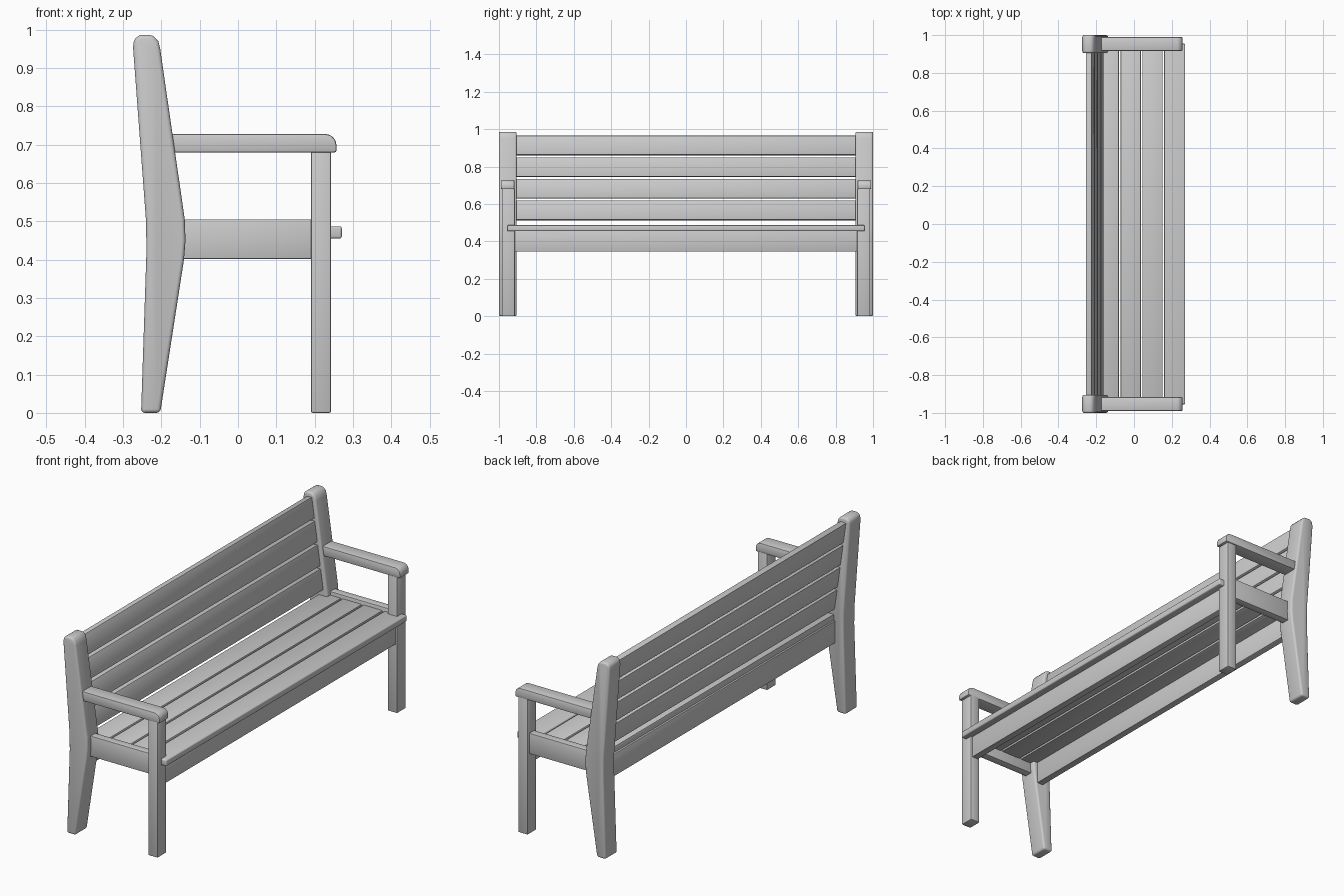
import bpy, bmesh, math

if "Cube" in bpy.data.objects:
    bpy.data.objects.remove(bpy.data.objects["Cube"])

wood = bpy.data.materials.new("grey wood")
wood.diffuse_color = (0.6, 0.6, 0.6, 1)
wood.use_nodes = True
wood.node_tree.nodes["Principled BSDF"].inputs["Base Color"].default_value = wood.diffuse_color


def prism(name, profile, y0, y1, bevel, segments=2):
    """Extrude an (x, z) profile along y, then round its sharp edges."""
    bm = bmesh.new()
    a = [bm.verts.new((x, y0, z)) for x, z in profile]
    b = [bm.verts.new((x, y1, z)) for x, z in profile]
    n = len(a)
    bm.faces.new(a)
    bm.faces.new(b[::-1])
    for i in range(n):
        j = (i + 1) % n
        bm.faces.new((a[j], a[i], b[i], b[j]))
    bmesh.ops.recalc_face_normals(bm, faces=bm.faces)
    sharp = [e for e in bm.edges if e.calc_face_angle(0) > math.radians(35)]
    bmesh.ops.bevel(bm, geom=sharp, offset=bevel, segments=segments,
                    profile=0.5, affect='EDGES', clamp_overlap=True)
    me = bpy.data.meshes.new(name)
    bm.to_mesh(me)
    bm.free()
    me.materials.append(wood)
    ob = bpy.data.objects.new(name, me)
    bpy.context.collection.objects.link(ob)
    bpy.ops.object.select_all(action='DESELECT')
    ob.select_set(True)
    bpy.context.view_layer.objects.active = ob
    bpy.ops.object.shade_smooth_by_angle(angle=math.radians(35))
    return ob


def rect(x0, x1, z0, z1):
    return [(x0, z0), (x1, z0), (x1, z1), (x0, z1)]


# Bent back post and armrest outlines seen from the side
post = [(-0.253, 0), (-0.203, 0), (-0.141, 0.40), (-0.137, 0.45), (-0.139, 0.505),
        (-0.203, 0.95), (-0.208, 0.97), (-0.222, 0.986), (-0.256, 0.986),
        (-0.271, 0.976), (-0.274, 0.955), (-0.24, 0.50), (-0.239, 0.42)]
arc = [(0.227 + 0.03 * math.cos(t), 0.698 + 0.03 * math.sin(t))
       for t in [math.pi / 2 * i / 6 for i in range(7)]]
arm = [(-0.19, 0.68), (0.257, 0.68)] + arc + [(-0.19, 0.728)]

# Both ends: post, front leg, armrest, side rail
for side, s in (("left", -1), ("right", 1)):
    def ends(lo, hi):
        return sorted((s * lo, s * hi))
    prism("back_post_" + side, post, *ends(0.905, 1.0), 0.01, 3)
    prism("front_leg_" + side, rect(0.19, 0.243, 0, 0.685), *ends(0.915, 0.985), 0.005)
    prism("armrest_" + side, arm, *ends(0.917, 0.99), 0.005)
    prism("side_rail_" + side, rect(-0.18, 0.20, 0.402, 0.505), *ends(0.93, 0.97), 0.003)

# Seat slats; the front one runs past the legs
for i, (x0, x1) in enumerate([(-0.187, -0.08), (-0.071, 0.036), (0.045, 0.151)]):
    prism("seat_slat_%d" % (i + 1), rect(x0, x1, 0.455, 0.487), -0.935, 0.935, 0.004)
prism("front_seat_slat", rect(0.16, 0.271, 0.455, 0.487), -0.955, 0.955, 0.006, 3)

# Long rails under the seat
prism("front_rail", rect(0.20, 0.235, 0.345, 0.457), -0.93, 0.93, 0.003)
prism("back_rail", rect(-0.195, -0.16, 0.345, 0.457), -0.93, 0.93, 0.003)

# Tilted backrest slats
for i in range(4):
    z0 = 0.515 + 0.1155 * i
    z1 = z0 + 0.104
    f0, f1 = (-0.160 - 0.142 * (z - 0.515) for z in (z0, z1))
    prism("back_slat_%d" % (i + 1),
          [(f0 - 0.031, z0 - 0.003), (f0, z0 + 0.001), (f1, z1), (f1 - 0.031, z1 - 0.004)],
          -0.925, 0.925, 0.004)
